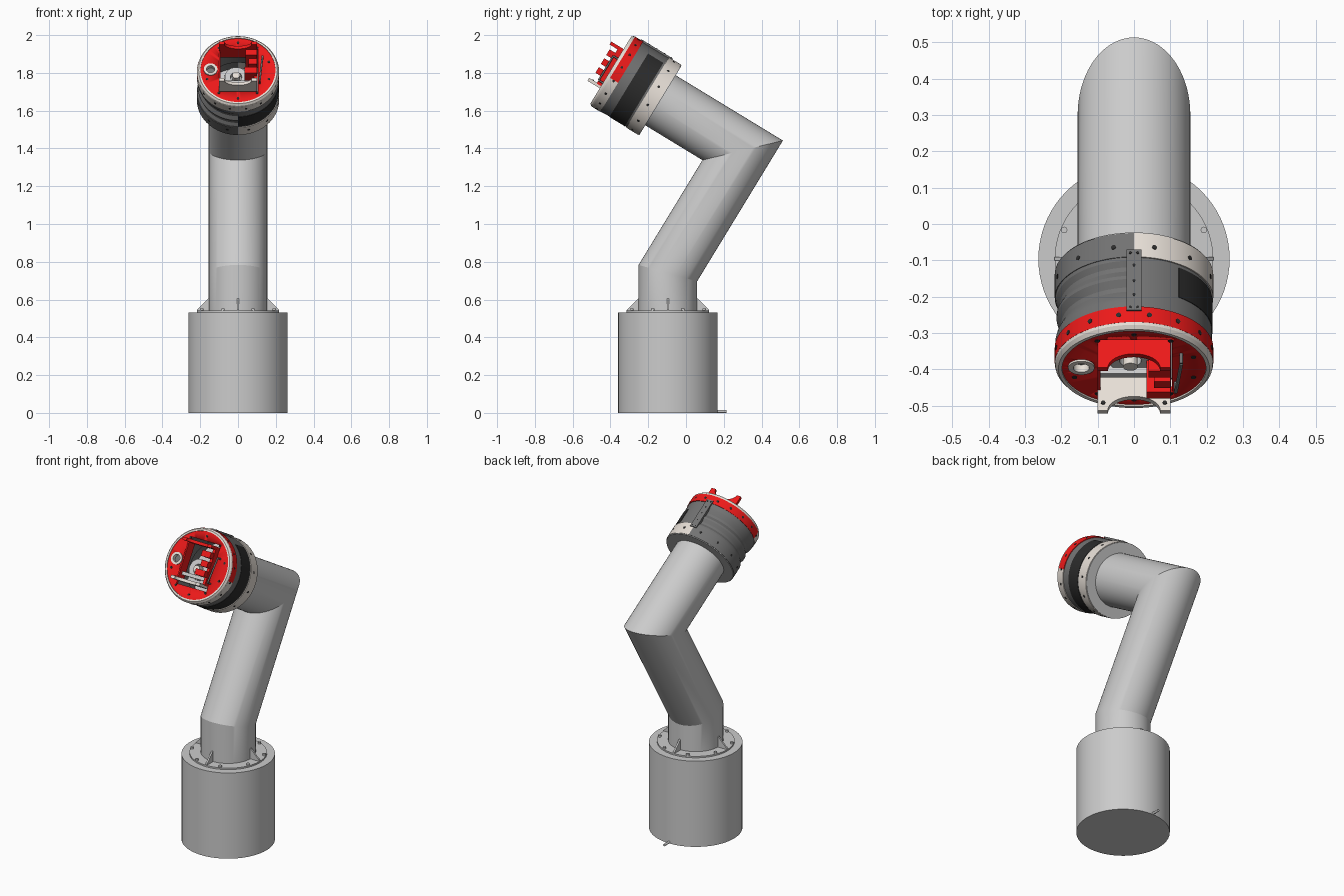
import bpy, bmesh
from math import sin, cos, pi, radians
from mathutils import Matrix, Vector

if "Cube" in bpy.data.objects:
    bpy.data.objects.remove(bpy.data.objects["Cube"])

def mat(name, c):
    m = bpy.data.materials.new(name)
    m.diffuse_color = (*c, 1)
    m.use_nodes = True
    m.node_tree.nodes["Principled BSDF"].inputs["Base Color"].default_value = m.diffuse_color
    return m

RED = mat("red", (0.85, 0.01, 0.01))
CREAM = mat("cream", (0.8, 0.74, 0.68))
GREY = mat("mid_grey", (0.17, 0.17, 0.17))
DARK = mat("dark", (0.025, 0.025, 0.025))

# head frame: local x = side, y = up the face, z = out along the wrist axis
D, U = Vector((0, -0.854, 0.52)), Vector((0, 0.52, 0.854))
HEAD = Matrix(((1, 0, 0, 0), (0, U.y, D.y, -0.135), (0, U.z, D.z, 1.655), (0, 0, 0, 1)))
BASE = Matrix.Translation((0, -0.096, 0))

def finish(name, bm, m=None, frame=Matrix()):
    bmesh.ops.remove_doubles(bm, verts=bm.verts, dist=1e-5)
    bmesh.ops.recalc_face_normals(bm, faces=bm.faces)
    me = bpy.data.meshes.new(name)
    bm.to_mesh(me)
    bm.free()
    ob = bpy.data.objects.new(name, me)
    bpy.context.collection.objects.link(ob)
    ob.matrix_world = frame
    if m:
        me.materials.append(m)
    bpy.ops.object.select_all(action='DESELECT')
    ob.select_set(True)
    bpy.context.view_layer.objects.active = ob
    bpy.ops.object.shade_smooth_by_angle(angle=radians(20))
    return ob

def lathe(name, prof, m=None, frame=HEAD, a0=0, a1=360):
    """Revolve a closed (radius, height) profile between two angles."""
    full = a1 - a0 == 360
    n = max(6, round((a1 - a0) / 5))
    bm = bmesh.new()
    rings = []
    for i in range(n if full else n + 1):
        a = radians(a0 + (a1 - a0) * i / n)
        rings.append([bm.verts.new((r * cos(a), r * sin(a), z)) for r, z in prof])
    k = len(prof)
    for i in range(n):
        p, q = rings[i], rings[(i + 1) % len(rings)]
        for j in range(k):
            bm.faces.new((p[j], p[(j + 1) % k], q[(j + 1) % k], q[j]))
    if not full:
        bm.faces.new(rings[0])
        bm.faces.new(rings[-1])
    bmesh.ops.dissolve_degenerate(bm, edges=bm.edges, dist=1e-6)
    return finish(name, bm, m, frame)

def rect(r0, r1, z0, z1):
    return [(r0, z0), (r1, z0), (r1, z1), (r0, z1)]

def box(name, lo, hi, m=None, frame=HEAD):
    lo, hi = Vector(lo), Vector(hi)
    bm = bmesh.new()
    bmesh.ops.create_cube(bm, size=1, matrix=Matrix.Translation((lo + hi) / 2) @ Matrix.Diagonal((*(hi - lo), 1)))
    return finish(name, bm, m, frame)

def rods(name, spots, r, m=None, frame=HEAD, seg=12):
    """Short cylinders between pairs of points."""
    bm = bmesh.new()
    for a, b in spots:
        a, b = Vector(a), Vector(b)
        rot = (b - a).to_track_quat('Z', 'Y').to_matrix().to_4x4()
        bmesh.ops.create_cone(bm, cap_ends=True, segments=seg, radius1=r, radius2=r, depth=(b - a).length,
                              matrix=Matrix.Translation((a + b) / 2) @ rot)
    return finish(name, bm, m, frame)

def prism(name, pts, m, frame, depth):
    """Extrude a flat outline in local xy along local z."""
    bm = bmesh.new()
    f = bm.faces.new([bm.verts.new((x, y, 0)) for x, y in pts])
    g = bmesh.ops.extrude_face_region(bm, geom=[f])
    bmesh.ops.translate(bm, vec=(0, 0, depth), verts=[v for v in g['geom'] if isinstance(v, bmesh.types.BMVert)])
    return finish(name, bm, m, frame)

# pedestal, flange, bolts, gussets and cable stub
lathe("pedestal", rect(0, 0.263, 0, 0.532), None, BASE)
lathe("flange", rect(0.14, 0.218, 0.53, 0.541), None, BASE)
rods("flange_bolts", [((0.208 * cos(a), 0.208 * sin(a), 0.53), (0.208 * cos(a), 0.208 * sin(a), 0.552))
                      for a in [pi / 8 + i * pi / 4 for i in range(8)]], 0.009, None, BASE)
for i in range(4):
    fr = BASE @ Matrix.Rotation(i * pi / 2, 4, 'Z') @ Matrix.Rotation(pi / 2, 4, 'X') @ Matrix.Translation((0, 0, -0.005))
    prism(f"gusset_{i}", [(0.15, 0.535), (0.218, 0.535), (0.218, 0.545), (0.158, 0.605), (0.15, 0.605)], None, fr, 0.01)
rods("cable_stub", [((0, 0.15, 0.007), (0, 0.215, 0.007))], 0.007, None, Matrix())

# mitred arm tube
path = [Vector(p) for p in ((0, -0.096, 0.53), (0, -0.096, 0.74), (0, 0.30, 1.39), (0, -0.137, 1.656))]
bm = bmesh.new()
N, R = 72, 0.155
dirs = [(path[i + 1] - path[i]).normalized() for i in range(3)]
rings = []
for i, p in enumerate(path):
    d = dirs[max(0, i - 1)]
    nrm = d if i in (0, 3) else (dirs[i - 1] + dirs[i]).normalized()
    ring = []
    for k in range(N):
        # slide each point along the tube onto the mitre plane
        side = Vector((0, d.z, -d.y))
        o = Vector((R * cos(2 * pi * k / N), 0, 0)) + side * R * sin(2 * pi * k / N)
        ring.append(bm.verts.new(p + o - d * (o.dot(nrm) / d.dot(nrm))))
    rings.append(ring)
for p, q in zip(rings, rings[1:]):
    # opposite sides stay matched because every ring turns about x
    for k in range(N):
        bm.faces.new((p[k], p[(k + 1) % N], q[(k + 1) % N], q[k]))
bm.faces.new(rings[0])
bm.faces.new(rings[-1])
finish("arm_tube", bm)

# head shells
lathe("head_back_plate", rect(0, 0.215, 0, 0.012))
lathe("back_ring_right", rect(0.19, 0.218, 0.004, 0.08), CREAM, HEAD, -90, 90)
lathe("back_ring_left", rect(0.19, 0.218, 0.004, 0.08), GREY, HEAD, 90, 270)
ridge = [(0.185, 0.08), (0.216, 0.08), (0.214, 0.09), (0.204, 0.105), (0.203, 0.118), (0.213, 0.138), (0.213, 0.148),
         (0.201, 0.168), (0.201, 0.182), (0.213, 0.208), (0.216, 0.22), (0.216, 0.245), (0.185, 0.245)]
lathe("ribbed_sleeve", ridge, GREY, HEAD, 90, 270)
lathe("smooth_sleeve", rect(0.185, 0.214, 0.08, 0.245), GREY, HEAD, -90, 90)
lathe("dark_band", rect(0.21, 0.216, 0.09, 0.185), DARK, HEAD, -90, 55)
lathe("front_ring_upper", rect(0.19, 0.218, 0.24, 0.29), RED, HEAD, -10, 190)
lathe("front_ring_lower", rect(0.19, 0.218, 0.24, 0.29), CREAM, HEAD, 190, 350)
lathe("front_rim", [(0.198, 0.288), (0.218, 0.288), (0.216, 0.298), (0.208, 0.308), (0.198, 0.308)], CREAM)
for s, n in ((0.265, 16), (0.045, 12)):
    rods("ring_screws", [((0.21 * cos(a), 0.21 * sin(a), s), (0.219 * cos(a), 0.219 * sin(a), s))
                         for a in [(i + 0.5) * 2 * pi / n for i in range(n)]], 0.007, DARK)
box("seam_strip", (-0.021, 0.205, 0.06), (0.021, 0.223, 0.255), GREY)
rods("strip_screws", [((x, 0.22, s), (x, 0.2245, s)) for x, s in
                      ((-0.01, 0.07), (0.01, 0.07), (0, 0.11), (0, 0.16), (0, 0.205), (-0.01, 0.245), (0.01, 0.245))], 0.004, DARK)

# face plate with window and port cut through
face = lathe("face_plate", rect(0, 0.202, 0.286, 0.303), RED)
cuts = [box("window_cutter", (-0.1, -0.13, 0.25), (0.105, 0.145, 0.35)),
        rods("port_cutter", [((-0.145, 0.005, 0.25), (-0.145, 0.005, 0.35))], 0.03, seg=32)]
bpy.context.view_layer.update()
for c in cuts:
    c.hide_render = True
    md = face.modifiers.new("cut", 'BOOLEAN')
    md.operation, md.object, md.solver = 'DIFFERENCE', c, 'EXACT'
    bpy.context.view_layer.objects.active = face
    bpy.ops.object.modifier_apply(modifier=md.name)
    bpy.data.objects.remove(c)
port = HEAD @ Matrix.Translation((-0.145, 0.005, 0))
lathe("port_collar", rect(0.022, 0.036, 0.27, 0.309), CREAM, port)
lathe("port_socket", rect(0, 0.023, 0.27, 0.285), GREY, port)
rods("face_screws", [((0.172 * cos(a), 0.172 * sin(a), 0.3), (0.172 * cos(a), 0.172 * sin(a), 0.305))
                     for a in [radians(18 + 36 * i) for i in range(10) if i != 4]], 0.007, DARK)

# mechanism inside the window
box("inner_block", (-0.075, -0.1, 0.05), (0.05, 0.01, 0.24))
lathe("inner_drum", rect(0.03, 0.06, 0.15, 0.27), None, HEAD @ Matrix.Translation((-0.01, -0.02, 0)))
lathe("inner_shaft", rect(0, 0.02, 0.15, 0.29), CREAM, HEAD @ Matrix.Translation((-0.01, -0.02, 0)))
box("inner_shelf", (-0.095, -0.075, 0.2), (0.06, -0.055, 0.29))

# protruding tool bracket: two scalloped plates and side clamp
scallop = [(-0.1, 0.25), (0.1, 0.25), (0.1, 0.384)] + \
          [(0.072 * cos(pi * i / 16), 0.384 - 0.045 * sin(pi * i / 16)) for i in range(17)] + [(-0.1, 0.384)]
for name, m, u in (("bracket_top", RED, 0.130), ("bracket_bottom", CREAM, -0.095)):
    fr = HEAD @ Matrix.Translation((0, u, 0)) @ Matrix.Rotation(pi / 2, 4, 'X')
    prism(name, scallop, m, fr, 0.018)
box("bracket_side", (-0.1, -0.1, 0.25), (-0.092, 0.12, 0.318), RED)
for i, (lo, hi) in enumerate((((0.04, 0.055), (0.1, 0.09)), ((0.055, 0.0), (0.1, 0.035)), ((0.035, -0.055), (0.1, -0.02)))):
    box(f"clamp_{i}", (*lo, 0.25), (*hi, 0.37), RED)
box("clamp_back", (0.085, -0.1, 0.25), (0.102, 0.115, 0.335), RED)
rods("handle", [((0.13, 0.07, 0.30), (0.13, 0.07, 0.335)), ((0.13, 0.07, 0.335), (0.115, -0.08, 0.335)),
                ((0.115, -0.08, 0.30), (0.115, -0.08, 0.335))], 0.005, GREY)
rods("bracket_screws", [((x, -0.097, 0.36), (x, -0.092, 0.36)) for x in (-0.085, 0.085)], 0.006, DARK)
